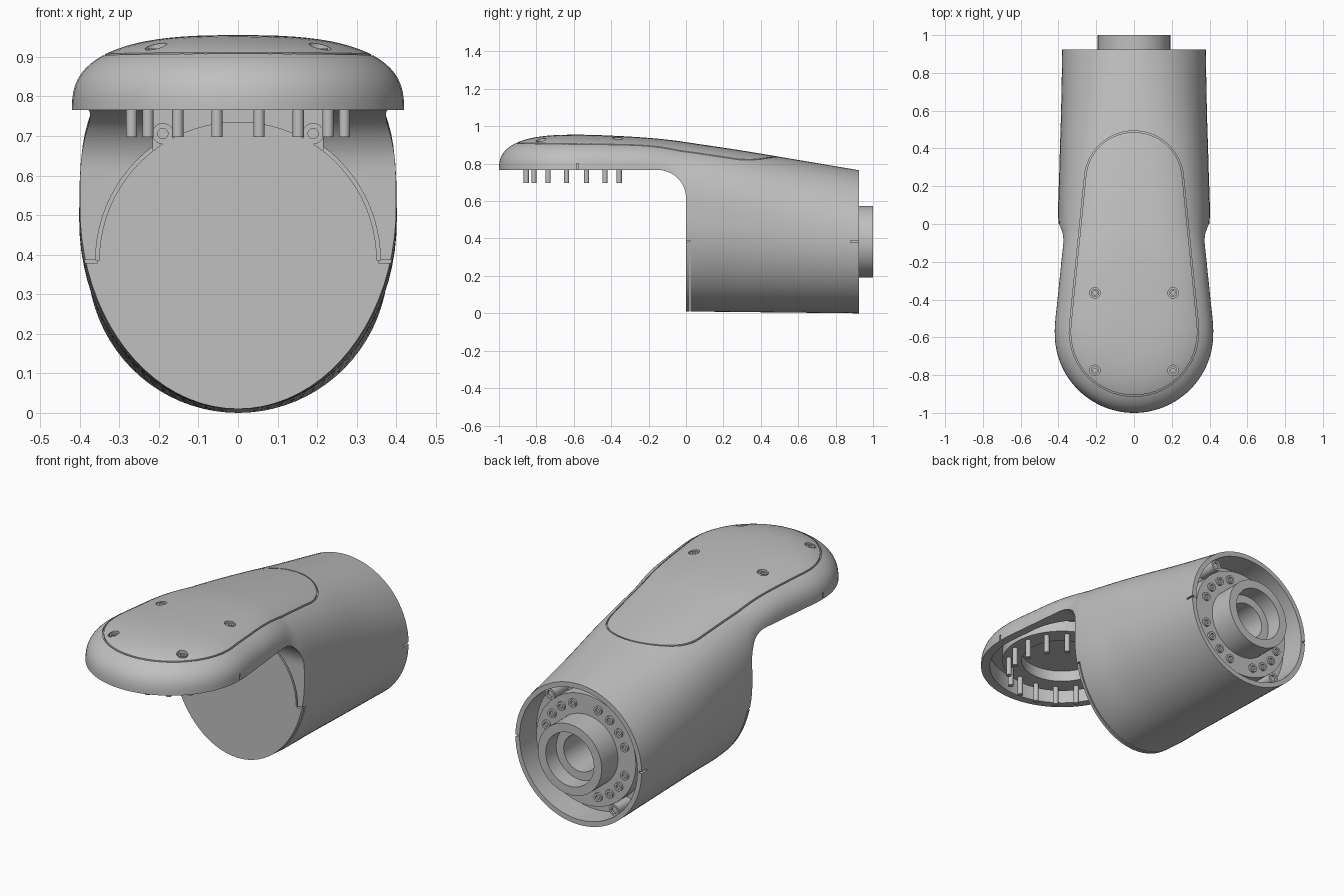
import bpy, bmesh
from math import sin, cos, pi, asin, hypot, sqrt

if "Cube" in bpy.data.objects:
    bpy.data.objects.remove(bpy.data.objects["Cube"])

GREY = (0.527, 0.527, 0.527, 1)
mat = bpy.data.materials.new("satin grey")
mat.use_nodes = True
mat.diffuse_color = GREY
mat.node_tree.nodes["Principled BSDF"].inputs["Base Color"].default_value = GREY

HEAD_Y, HEAD_R, RIM_Z, AXIS_Z = -0.58, 0.42, 0.765, 0.383


# ---------- helpers ----------
def make(name, bm):
    bmesh.ops.recalc_face_normals(bm, faces=bm.faces)
    mesh = bpy.data.meshes.new(name)
    bm.to_mesh(mesh)
    bm.free()
    mesh.materials.append(mat)
    ob = bpy.data.objects.new(name, mesh)
    bpy.context.collection.objects.link(ob)
    return ob


def circle(u, v, r, n=32, start=0.0, sweep=2 * pi):
    return [(u + r * cos(start + sweep * i / n), v + r * sin(start + sweep * i / n))
            for i in range(n if sweep > 6 else n + 1)]


def rect(u0, u1, v0, v1):
    return [(u0, v0), (u1, v0), (u1, v1), (u0, v1)]


def prism(name, pts, axis, a, b, socket=0.0):
    """Extrude a 2D outline along an axis; socket sinks a recess in the end at b."""
    place = {"x": lambda p, q, d: (d, p, q), "y": lambda p, q, d: (p, d, q),
             "z": lambda p, q, d: (p, q, d)}[axis]
    bm = bmesh.new()
    ends = [[bm.verts.new(place(p, q, d)) for p, q in pts] for d in (a, b)]
    bm.faces.new(ends[0])
    cap = bm.faces.new(ends[1])
    for i in range(len(pts)):
        j = (i + 1) % len(pts)
        bm.faces.new((ends[0][i], ends[0][j], ends[1][j], ends[1][i]))
    if socket:
        bmesh.ops.recalc_face_normals(bm, faces=bm.faces)
        normal = cap.normal.copy()
        bmesh.ops.inset_individual(bm, faces=[cap], thickness=socket)
        inner = bmesh.ops.extrude_discrete_faces(bm, faces=[cap])["faces"][0]
        bmesh.ops.translate(bm, vec=normal * -socket, verts=inner.verts)
    return make(name, bm)


def cut(ob, *cutters):
    for c in cutters:
        c.hide_render = True
        mod = ob.modifiers.new("cut", "BOOLEAN")
        mod.operation, mod.solver, mod.object = "DIFFERENCE", "EXACT", c
    deps = bpy.context.evaluated_depsgraph_get()
    mesh = bpy.data.meshes.new_from_object(ob.evaluated_get(deps))
    ob.modifiers.clear()
    ob.data = mesh
    for c in cutters:
        bpy.data.objects.remove(c)


def teardrop(y1, r1, y2, r2, n=28):
    """Outline around a large front circle and a smaller rear circle."""
    f = asin((r1 - r2) / (y2 - y1))
    rear = circle(0, y2, r2, n, f, pi - 2 * f)
    front = circle(0, y1, r1, n, pi - f, pi + 2 * f)

    def side(p, q):
        return [(p[0] + (q[0] - p[0]) * k / 14, p[1] + (q[1] - p[1]) * k / 14) for k in range(1, 14)]
    return rear + side(rear[-1], front[0]) + front + side(front[-1], rear[0])


# ---------- housing surface: y, half width, top, widest height, squareness ----------
KEYS = [(HEAD_Y, HEAD_R, 0.955, RIM_Z, 2.7), (-0.38, 0.403, 0.949, RIM_Z, 2.7),
        (-0.2, 0.385, 0.938, 0.755, 2.75), (-0.07, 0.377, 0.925, 0.68, 2.9),
        (0, 0.4, 0.915, 0.52, 3.1), (0.3, 0.395, 0.87, 0.47, 2.7),
        (0.6, 0.386, 0.82, 0.42, 2.3), (0.925, 0.38, 0.765, AXIS_Z, 2)]


def station(y):
    y = max(y, HEAD_Y)
    i = max(k for k in range(len(KEYS) - 1) if KEYS[k][0] <= y)
    a, b = KEYS[i], KEYS[i + 1]
    before, after = KEYS[max(i - 1, 0)], KEYS[min(i + 2, len(KEYS) - 1)]
    h = b[0] - a[0]
    t = (y - a[0]) / h
    out = []
    for c in range(1, 5):
        ma = (b[c] - before[c]) / (b[0] - before[0]) if i else 0
        mb = (after[c] - a[c]) / (after[0] - a[0])
        out.append((2 * t**3 - 3 * t * t + 1) * a[c] + (t**3 - 2 * t * t + t) * h * ma
                   + (3 * t * t - 2 * t**3) * b[c] + (t**3 - t * t) * h * mb)
    return out


def top_z(x, y):
    w, t, zb, n = station(y)
    rho = hypot(x, y - HEAD_Y) / HEAD_R if y < HEAD_Y else abs(x) / w
    return zb + (t - zb) * max(0, 1 - rho**n) ** (1 / n)


def section(y, n_pts=40):
    w, t, zb, n = station(y)
    if y < HEAD_Y:
        w = sqrt(HEAD_R**2 - (y - HEAD_Y) ** 2)
    low = 0.01 * max(0, 1 - max(y, 0) / 0.92)
    pts = []
    for i in range(2 * n_pts):
        a = pi * i / n_pts
        c, s = cos(a), sin(a)
        if i <= n_pts:
            x = w * abs(c) ** (2 / n) * (1 if c > 0 else -1)
            pts.append((x, y, top_z(x, y)))
        else:
            pts.append((w * c, y, zb + (zb - low) * s))
    return pts


nose = [HEAD_Y - HEAD_R * sin(pi / 2 * k / 25) ** 0.74 for k in range(24, 0, -1)]
nose.insert(0, HEAD_Y - HEAD_R * 0.9996)
spine = [HEAD_Y + (0.925 - HEAD_Y) * k / 60 for k in range(61)]
bm = bmesh.new()
rings = [[bm.verts.new(p) for p in section(y)] for y in nose + spine]
for r, s in zip(rings, rings[1:]):
    for i in range(len(r)):
        j = (i + 1) % len(r)
        bm.faces.new((r[i], r[j], s[j], s[i]))
bm.faces.new(rings[0])
bm.faces.new(rings[-1])
housing = make("housing", bm)

# space under the head, with a rounded inner corner
elbow = circle(-0.15, 0.616, 0.15, 14, 0, pi / 2)
cut(housing, prism("under_cut", [(-1.2, -0.2), (0, -0.2)] + elbow + [(-1.2, 0.766)], "x", -0.7, 0.7))

# hollow head, passage to the body, front panel opening and rear recess
cut(housing, prism("head_hollow", teardrop(HEAD_Y, 0.375, -0.42, 0.36), "z", 0.6, 0.86))
cut(housing, prism("passage", rect(-0.215, 0.215, 0.66, 0.855), "y", -0.4, 0.1))
cut(housing, prism("panel_opening", circle(0, 0.385, 0.36, 40, 0, pi), "y", -0.14, 0.03))
cut(housing, prism("rear_recess", circle(0, AXIS_Z, 0.355, 64), "y", 0.78, 1.1))
cut(housing, prism("rear_bore", circle(0, AXIS_Z, 0.1), "y", 0.5, 0.9))

# seam behind the lower front plate and the small alignment notches
cut(housing, prism("plate_seam", rect(-0.6, 0.6, -0.1, 0.385), "y", 0.018, 0.025))
for s in (-1, 1):
    cut(housing,
        prism("step_seam", rect(s * 0.355, s * 0.45, 0.379, 0.387), "y", -0.02, 0.025),
        prism("rear_notch", rect(0.88, 0.95, 0.379, 0.389), "x", s * 0.365, s * 0.45),
        prism("head_notch", rect(-0.585, -0.575, 0.74, 0.80), "x", s * 0.4, s * 0.45))

# groove around the lid
bm = bmesh.new()
inner, outer = teardrop(-0.57, 0.336, 0.23, 0.256), teardrop(-0.57, 0.343, 0.23, 0.263)
loops = [[bm.verts.new((x, y, top_z(x, y) + dz)) for x, y in line]
         for line, dz in ((inner, -0.012), (outer, -0.012), (outer, 0.03), (inner, 0.03))]
for k in range(4):
    a, b = loops[k], loops[(k + 1) % 4]
    for i in range(len(a)):
        j = (i + 1) % len(a)
        bm.faces.new((a[i], a[j], b[j], b[i]))
cut(housing, make("lid_groove", bm))

# lid screws in counterbores
for x in (-0.207, 0.207):
    for y in (-0.365, -0.775):
        z = top_z(x, y)
        cut(housing, prism("counterbore", circle(x, y, 0.028, 24), "z", z - 0.022, z + 0.1))
        prism("lid_screw", circle(x, y, 0.021, 18), "z", z - 0.04, z - 0.006, 0.01)

# front panel and its two screw bosses
prism("front_panel", circle(0, 0.385, 0.351, 40, 0, pi), "y", 0.0, 0.028)
for x in (-0.19, 0.19):
    prism("panel_boss", circle(x, 0.706, 0.027, 24), "y", 0.11, 0.0, 0.014)

# mounting ring and pins inside the head
ring = prism("head_ring", circle(0, HEAD_Y, 0.31, 64), "z", 0.80, 0.87)
cut(ring, prism("ring_bore", circle(0, HEAD_Y, 0.21, 64), "z", 0.7, 0.9))
for k in range(16):
    a = 2 * pi * (k + 0.5) / 16
    if sin(a) < 0.95:
        prism("head_pin", circle(0.274 * cos(a), HEAD_Y - 0.005 + 0.274 * sin(a), 0.014, 16), "z", 0.81, 0.698)

# rear flange with four groups of bolts
flange = prism("rear_flange", circle(0, AXIS_Z, 0.3, 64), "y", 0.77, 0.86)
cut(flange, prism("flange_bore", circle(0, AXIS_Z, 0.1), "y", 0.7, 0.9))
for quarter in range(4):
    for k in range(4):
        a = pi / 4 + quarter * pi / 2 + (k - 1.5) * pi / 10
        prism("flange_bolt", circle(0.248 * cos(a), AXIS_Z + 0.248 * sin(a), 0.023, 18),
              "y", 0.85, 0.872, 0.011)
for a in (0.3 * pi, 1.3 * pi):
    prism("rim_boss", circle(0.328 * cos(a), AXIS_Z + 0.328 * sin(a), 0.03, 20), "y", 0.77, 0.895, 0.012)

# output hub with radial holes
hub = prism("output_hub", circle(0, AXIS_Z, 0.192, 64), "y", 0.855, 1.0)
cut(hub, prism("hub_mouth", circle(0, AXIS_Z, 0.145, 48), "y", 0.91, 1.1),
    prism("hub_bore", circle(0, AXIS_Z, 0.1), "y", 0.8, 0.95))
for k in range(6):
    a = pi / 12 + k * pi / 3
    drill = prism("drill", circle(0, 0.965, 0.012, 14), "x", 0.12, 0.25)
    drill.rotation_euler[1] = -a
    drill.location[2] = AXIS_Z
    cut(hub, drill)

# smooth curved faces, keep the edges crisp
bpy.ops.object.select_all(action="DESELECT")
for ob in bpy.context.collection.objects:
    if ob.type == "MESH" and mat.name in ob.data.materials:
        ob.select_set(True)
        bpy.context.view_layer.objects.active = ob
bpy.ops.object.shade_smooth_by_angle(angle=0.5)
